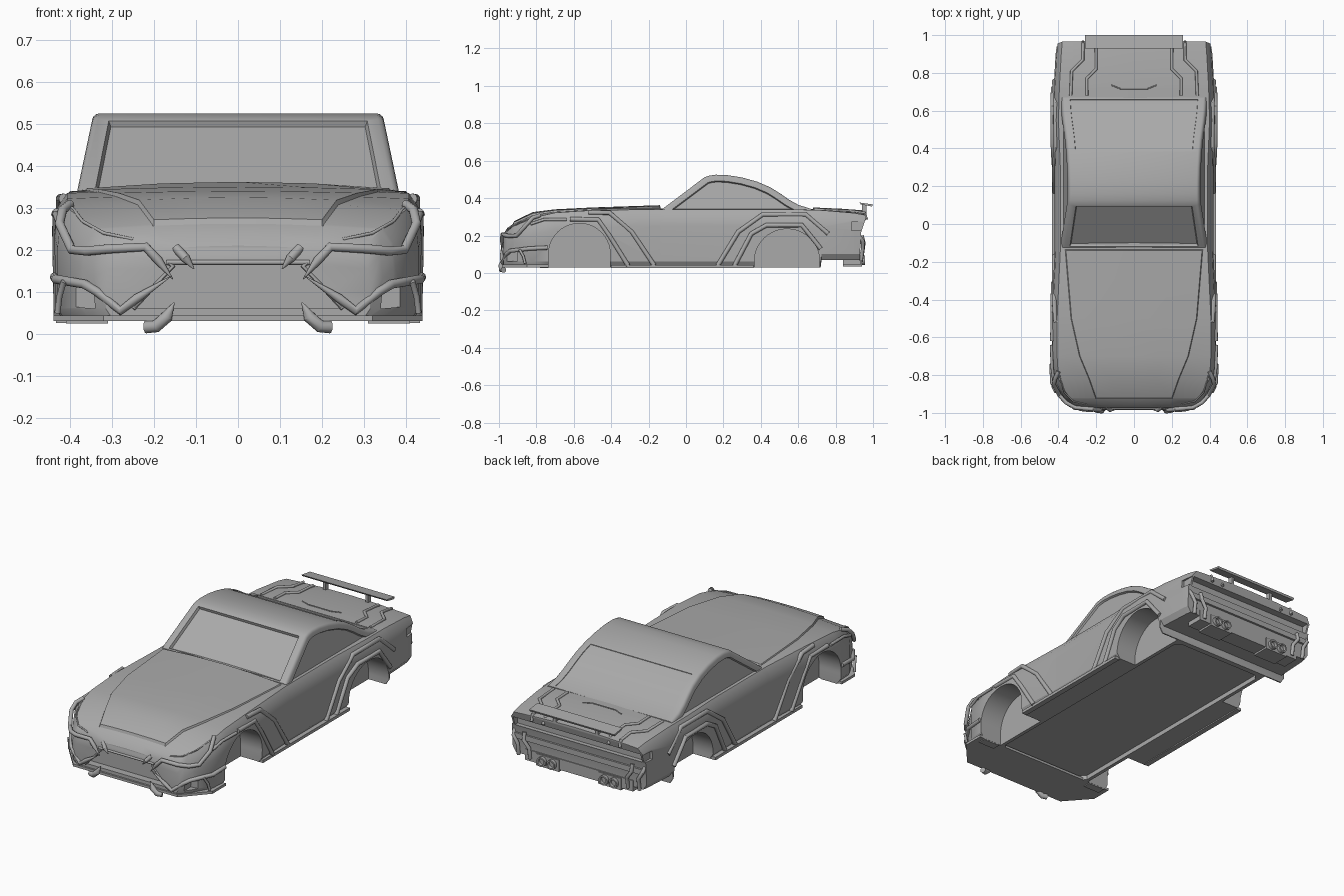
import bpy, bmesh, math
from mathutils import Matrix, Vector

if "Cube" in bpy.data.objects:
    bpy.data.objects.remove(bpy.data.objects["Cube"])

grey = bpy.data.materials.new("body grey")
grey.use_nodes = True
grey.diffuse_color = (0.4, 0.4, 0.4, 1)
grey.node_tree.nodes["Principled BSDF"].inputs["Base Color"].default_value = grey.diffuse_color
parts = []


def add(name, bm, keep=True):
    bmesh.ops.recalc_face_normals(bm, faces=bm.faces[:])
    mesh = bpy.data.meshes.new(name)
    bm.to_mesh(mesh)
    bm.free()
    mesh.materials.append(grey)
    ob = bpy.data.objects.new(name, mesh)
    bpy.context.scene.collection.objects.link(ob)
    if keep:
        parts.append(ob)
    return ob


def box(name, lo, hi, keep=True):
    bm = bmesh.new()
    lo, hi = Vector(lo), Vector(hi)
    m = Matrix.Translation((lo + hi) / 2) @ Matrix.Diagonal((*(hi - lo), 1))
    bmesh.ops.create_cube(bm, size=1, matrix=m)
    return add(name, bm, keep)


def prism(name, pts, offset, keep=True):
    bm = bmesh.new()
    face = bm.faces.new([bm.verts.new(p) for p in pts])
    top = bmesh.ops.extrude_face_region(bm, geom=[face])
    bmesh.ops.translate(bm, vec=offset, verts=[v for v in top["geom"] if isinstance(v, bmesh.types.BMVert)])
    return add(name, bm, keep)


def cylinder(name, centre, r, depth, axis, keep=True, sides=40):
    bm = bmesh.new()
    m = Matrix.Translation(centre) @ Matrix.Rotation(math.pi / 2, 4, axis)
    bmesh.ops.create_cone(bm, cap_ends=True, segments=sides, radius1=r, radius2=r, depth=depth, matrix=m)
    return add(name, bm, keep)


def tube(name, pts, r, tip=1.0, sides=(1, -1)):
    # Round bar along a path, mirrored to both flanks, optionally with a pointed end
    for s in sides:
        cu = bpy.data.curves.new(name, "CURVE")
        cu.dimensions = "3D"
        cu.bevel_depth, cu.bevel_resolution, cu.use_fill_caps = r, 4, True
        sp = cu.splines.new("POLY")
        sp.points.add(len(pts) - 1)
        for p, q in zip(sp.points, pts):
            p.co = (q[0] * s, q[1], q[2], 1)
        sp.points[-1].radius = tip
        tmp = bpy.data.objects.new(name, cu)
        bpy.context.scene.collection.objects.link(tmp)
        mesh = bpy.data.meshes.new_from_object(tmp.evaluated_get(bpy.context.evaluated_depsgraph_get()))
        bpy.data.objects.remove(tmp)
        mesh.materials.clear()
        mesh.materials.append(grey)
        ob = bpy.data.objects.new(name, mesh)
        bpy.context.scene.collection.objects.link(ob)
        parts.append(ob)


def cut(ob, cutters):
    for c in cutters:
        c.hide_render = True
        mod = ob.modifiers.new("cut", "BOOLEAN")
        mod.operation, mod.solver, mod.object = "DIFFERENCE", "EXACT", c
    mesh = bpy.data.meshes.new_from_object(ob.evaluated_get(bpy.context.evaluated_depsgraph_get()))
    ob.modifiers.clear()
    ob.data = mesh
    for c in cutters:
        bpy.data.objects.remove(c)


# Body stations: y, half width, bottom, shoulder height, centre height, hood half width, hood step
stations = [
    (-.975, .315, .03, .19, .21, .18, 0), (-.955, .345, .03, .222, .24, .19, 0),
    (-.925, .37, .03, .248, .262, .20, 0), (-.92, .375, .03, .252, .276, .20, .011),
    (-.82, .43, .03, .295, .325, .235, .011), (-.7, .437, .03, .322, .34, .285, .009),
    (-.5, .437, .03, .335, .35, .33, .006), (-.14, .42, .03, .34, .362, .36, .004),
    (-.135, .42, .03, .34, .345, .36, 0), (.3, .42, .03, .34, .345, .36, 0),
    (.55, .43, .03, .34, .345, .34, 0), (.72, .425, .03, .335, .342, .33, 0),
    (.725, .425, .07, .335, .342, .33, 0), (.9, .415, .07, .32, .332, .32, 0),
    (.965, .41, .07, .308, .322, .32, 0)]


def half_section(st):
    y, w, zb, zs, zc, hx, step = st
    top = lambda x: zc - step - (zc - step - zs) * (x / (w - .03)) ** 2
    return [(w - .02, zb), (w, zb + .03), (w, zs - .09), (w - .006, zs - .035), (w - .03, zs),
            (hx + .004, top(hx + .004)), (hx, top(hx) + step), (hx / 2, top(hx / 2) + step)]


bm = bmesh.new()
rings = []
for st in stations:
    half = half_section(st)
    ring = half + [(0, st[4])] + [(-x, z) for x, z in reversed(half)]
    # The tail leans in towards the bottom
    lean_in = lambda z: .035 * min(1, max(0, (.3 - z) / .1)) if st is stations[-1] else 0
    rings.append([bm.verts.new((x, st[0] - lean_in(z), z)) for x, z in ring])
n = len(rings[0])
for a, b in zip(rings, rings[1:]):
    for i in range(n):
        bm.faces.new((a[i], a[(i + 1) % n], b[(i + 1) % n], b[i]))
for i in range(n // 2):
    for r in (rings[0], rings[-1]):
        quad = [r[i], r[i + 1], r[n - 2 - i], r[n - 1 - i]]
        if len(set(quad)) == 4:
            bm.faces.new(quad)
for r in (rings[0], rings[-1]):
    m = n // 2
    if not any(r[m] in f.verts and r[m - 1] in f.verts and r[m + 1] in f.verts for f in bm.faces):
        bm.faces.new((r[m - 1], r[m], r[m + 1]))
body = add("body_shell", bm)

# Wheel wells, grille, corner intakes, tail light recess and floor tray
cutters = []
for s in (1, -1):
    cutters.append(cylinder("front_well", (s * .42, -.57, .1), .165, .24, "Y", False))
    cutters.append(cylinder("rear_well", (s * .42, .54, .06), .175, .24, "Y", False))
    cutters.append(box("well_base_a", (s * .42 - .12, -.734, -.05), (s * .42 + .12, -.406, .1), False))
    cutters.append(box("well_base_b", (s * .42 - .12, .367, -.05), (s * .42 + .12, .713, .06), False))
    cutters.append(prism("intake", [(s * .34, -1, .06), (s * .4, -1, .065), (s * .42, -1, .115), (s * .345, -1, .115)],
                         (0, .1, 0), False))
    cutters.append(box("corner_lamp", (s * .42 - .02, .885, .228), (s * .42 + .02, 1, .272), False))
cutters.append(prism("grille_cut", [(-.25, -1.05, .062), (.25, -1.05, .062), (.155, -1.05, .165), (-.155, -1.05, .165)],
                     (0, .115, 0), False))
cutters.append(box("lamp_band", (-.39, .915, .225), (.39, 1, .275), False))
tray = [(-.25, -.75), (.25, -.75), (.28, -.72), (.28, .66), (.25, .69), (-.25, .69), (-.28, .66), (-.28, -.72)]
cutters.append(prism("tray", [(x, y, 0) for x, y in tray], (0, 0, .055), False))
cut(body, cutters)

# Cabin: side profile swept across, leaning inwards, with recessed glass
profile = [(-.13, .31), (-.125, .343), (.1, .512), (.125, .52), (.16, .525), (.22, .523), (.3, .51), (.38, .488),
           (.45, .458), (.5, .427), (.55, .392), (.6, .364), (.67, .342), (.67, .31)]
lean = lambda z: .383 - (z - .34) * .21
bm = bmesh.new()
cols = [[bm.verts.new((s * lean(z), y, z)) for y, z in profile] for s in (1, -1)]
for c in cols:
    bm.faces.new(c)
for i in range(len(profile)):
    j = (i + 1) % len(profile)
    bm.faces.new((cols[0][i], cols[0][j], cols[1][j], cols[1][i]))
bmesh.ops.recalc_face_normals(bm, faces=bm.faces[:])
rails = [e for e in bm.edges if all(v.co.z > .32 for v in e.verts) and abs(e.verts[0].co.x - e.verts[1].co.x) < .1]
bmesh.ops.bevel(bm, geom=rails, offset=.014, segments=3, profile=.5, affect="EDGES")
bm.normal_update()
big = sorted(bm.faces, key=lambda f: -f.calc_area())
sides = [f for f in big if abs(f.normal.x) > .9][:2]
shield = [f for f in big if f.normal.y < -.5 and f.normal.z > .3][:1]
back = [f for f in big if f.normal.y > .2 and abs(f.normal.x) < .1 and f.calc_area() > .02
        and .345 < f.calc_center_median().z < .48]
for faces, frame, depth, narrow in ((sides, .02, .01, 1), (shield, .008, .014, .945), (back, .012, .003, .95)):
    bmesh.ops.inset_region(bm, faces=faces, thickness=frame, depth=0, use_even_offset=True)
    for v in {v for f in faces for v in f.verts}:
        v.co.x *= narrow
    bmesh.ops.inset_region(bm, faces=faces, thickness=depth / 2.5, depth=-depth, use_even_offset=True)
add("cabin", bm)

# Front splitter and sills
lip = [(-.32, -.985), (.32, -.985), (.44, -.85), (.44, -.735), (-.44, -.735), (-.44, -.85)]
prism("front_splitter", [(x, y, .03) for x, y in lip], (0, 0, .014))
for s in (1, -1):
    box("sill", (s * .418 - .015, -.4, .026), (s * .418 + .015, .36, .042))
    box("sill_end", (s * .36 - .05, -.78, .025), (s * .36 + .05, -.735, .04))

# Grille frame, bumper bars and fangs
tube("grille_frame", [(-.17, -.975, .17), (.17, -.975, .17)], .006, sides=(1,))
tube("grille_side", [(.165, -.975, .17), (.155, -.975, .16), (.25, -.978, .06)], .006)
tube("upper_bumper_bar", [(.4, -.78, .308), (.418, -.82, .295), (.425, -.85, .262), (.396, -.905, .2), (.36, -.945, .197),
                          (.31, -.972, .202), (.22, -.98, .207), (.19, -.985, .175), (.155, -.985, .13)], .011, .1)
tube("lower_bumper_bar", [(.437, -.74, .135), (.434, -.84, .13), (.365, -.94, .118), (.335, -.96, .1),
                          (.28, -.98, .055), (.24, -.985, .085), (.16, -.988, .137)], .011, .1)
tube("small_fang", [(.148, -.968, .205), (.125, -.985, .18), (.105, -.985, .155)], .011, .15)
tube("lower_fang", [(.22, -.975, .016), (.195, -.985, .018), (.17, -.988, .04), (.152, -.985, .075)], .015, .1)
tube("corner_strake", [(.43, -.86, .05), (.425, -.87, .09), (.415, -.89, .125)], .007)
tube("headlight_edge", [(.25, -.955, .225), (.32, -.94, .24), (.37, -.89, .268), (.395, -.8, .3)], .004)
tube("fender_line", [(.425, -.83, .262), (.434, -.76, .285), (.437, -.64, .285)], .008)

# Flank bars wrapping the wheel arches
tube("front_outer_bar", [(.415, -.52, .322), (.422, -.41, .322), (.422, -.29, .22), (.422, -.17, .04)], .012)
tube("front_inner_bar", [(.432, -.62, .287), (.43, -.47, .285), (.43, -.41, .2), (.427, -.31, .04)], .012)
tube("rear_outer_bar", [(.42, .17, .04), (.422, .28, .22), (.415, .41, .312), (.415, .64, .312), (.422, .76, .21)], .012)
tube("rear_inner_bar", [(.42, .26, .04), (.426, .35, .21), (.43, .43, .255), (.431, .62, .255), (.428, .72, .13)], .012)

# Trunk bars running over the tail
tube("trunk_outer_bar", [(.335, .68, .338), (.33, .81, .333), (.27, .87, .332), (.27, .955, .322), (.27, .965, .285)], .008)
tube("trunk_inner_bar", [(.25, .68, .342), (.25, .77, .338), (.2, .82, .336), (.2, .94, .328), (.2, .965, .285)], .008)
tube("trunk_crease", [(-.12, .735, .341), (-.07, .715, .343), (.07, .715, .343), (.12, .735, .341)], .003, sides=(1,))
tube("tail_bar_outer", [(.4, .925, .20), (.395, .945, .17), (.37, .945, .13), (.37, .935, .065)], .01)
tube("tail_bar_inner", [(.33, .94, .2), (.33, .95, .16), (.3, .945, .12), (.3, .935, .06)], .01)

# Rear bumper, diffuser and exhausts
box("rear_bumper", (-.39, .88, .155), (.39, .945, .185))
box("diffuser", (-.33, .84, .045), (.33, .935, .105))
for s in (1, -1):
    box("exhaust_box", (s * .19 - .07, .84, .035), (s * .19 + .07, .94, .1))
    for x in (.16, .22):
        pipe = cylinder("exhaust_pipe", (s * x, .912, .068), .026, .09, "X", sides=24)
        cut(pipe, [cylinder("bore", (s * x, .955, .068), .018, .05, "X", False, 24)])
    box("wing_support", (s * .13 - .008, .94, .315), (s * .13 + .008, .965, .365))
prism("wing", [(-.26, .928, .376), (-.26, 1, .366), (-.26, .995, .355), (-.26, .935, .366)], (.52, 0, 0))

for ob in bpy.context.view_layer.objects:
    ob.select_set(ob in parts)
bpy.context.view_layer.objects.active = body
bpy.ops.object.shade_smooth_by_angle(angle=math.radians(32))
